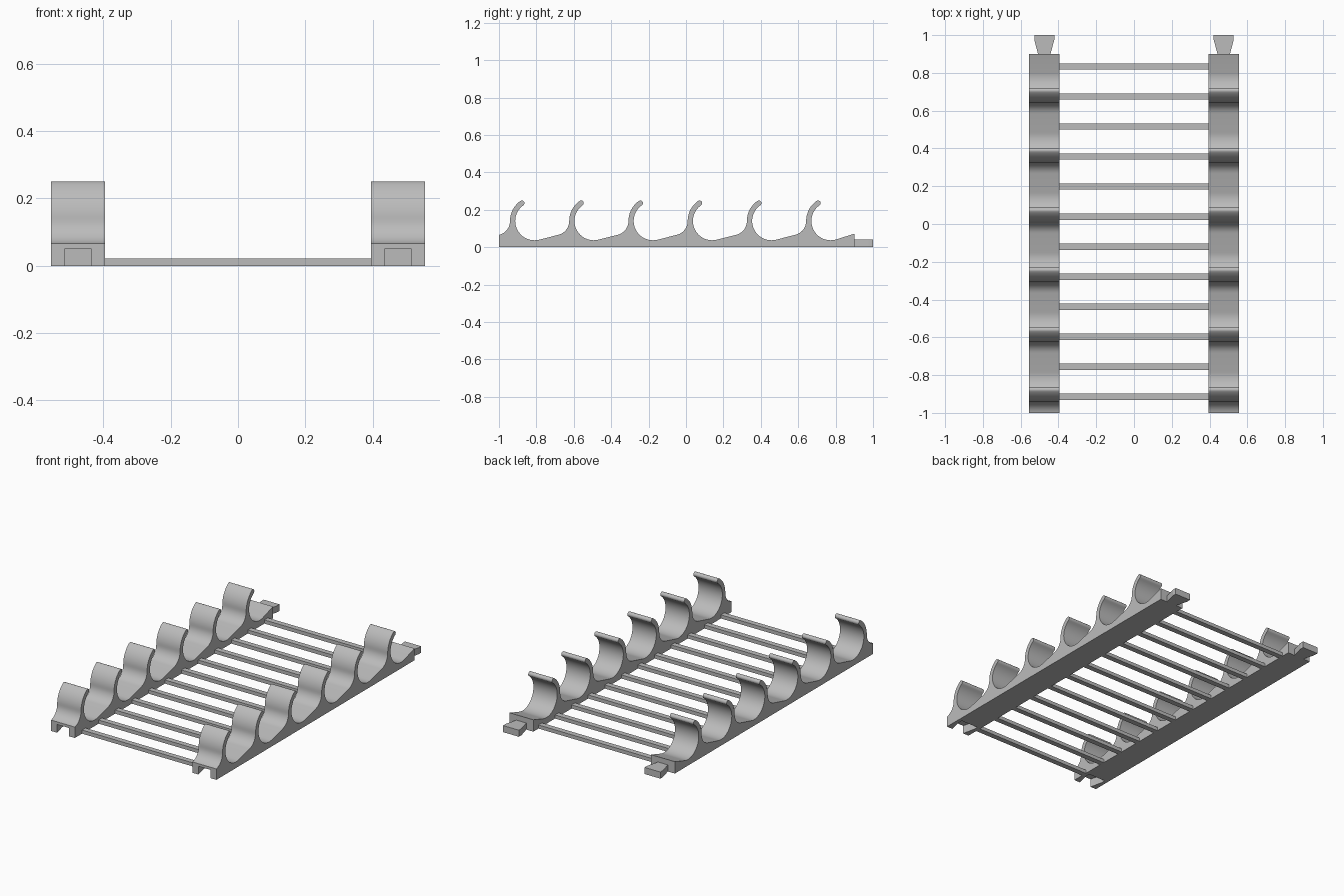
import bpy, bmesh
from math import cos, sin, radians

if "Cube" in bpy.data.objects:
    bpy.data.objects.remove(bpy.data.objects["Cube"])

# Single plain plastic colour
grey = bpy.data.materials.new("light_grey")
GREY = (0.5, 0.5, 0.5, 1)
grey.use_nodes = True
grey.diffuse_color = GREY
grey.node_tree.nodes["Principled BSDF"].inputs["Base Color"].default_value = GREY

HOOKS, FRONT, BACK = 6, -1.0, 0.9
PITCH = (BACK - FRONT) / HOOKS
RAIL_X, RAIL_HALF = 0.475, 0.08


def prism(name, points, offset):
    """Extrude a closed outline of 3D points along an offset."""
    bm = bmesh.new()
    face = bm.faces.new([bm.verts.new(p) for p in points])
    moved = bmesh.ops.extrude_face_region(bm, geom=[face])["geom"]
    bmesh.ops.translate(bm, vec=offset,
                        verts=[v for v in moved if isinstance(v, bmesh.types.BMVert)])
    bmesh.ops.recalc_face_normals(bm, faces=bm.faces)
    mesh = bpy.data.meshes.new(name)
    bm.to_mesh(mesh)
    bm.free()
    mesh.materials.append(grey)
    obj = bpy.data.objects.new(name, mesh)
    bpy.context.collection.objects.link(obj)
    return obj


def arc(cy, cz, r, start, end, steps):
    angles = [radians(start + (end - start) * i / steps) for i in range(steps + 1)]
    return [(cy + r * cos(a), cz + r * sin(a)) for a in angles]


def hook_profile():
    """Outline of one hook, from its front foot to the end of its ramp."""
    cy, cz, inner, outer, tip = 0.19, 0.14, 0.103, 0.131, 125
    mid, cap = (inner + outer) / 2, (outer - inner) / 2
    pts = arc(-0.017, cz, 0.076, -77, -8, 10)                   # concave back
    pts += arc(cy, cz, outer, 180, tip, 12)                     # outside of the hook
    pts += arc(cy + mid * cos(radians(tip)), cz + mid * sin(radians(tip)),
               cap, tip, tip - 180, 8)[1:-1]                    # rounded tip
    pts += arc(cy, cz, inner, tip, 285, 32)                     # inside of the cradle
    return pts


def dovetail(name, x, y, length, neck, head, height, bottom=0.0):
    """Flared joint piece pointing along +y."""
    half = [(neck, 0), (head, length * 0.75), (head, length)]
    outline = half + [(-w, d) for w, d in reversed(half)]
    return prism(name, [(x + w, y + d, bottom) for w, d in outline],
                 (0, 0, height - bottom))


# Side rails with hooks, each with a socket in front and a tab behind
for side, sx in (("right", -1), ("left", 1)):
    x = sx * RAIL_X
    outline = [(FRONT, 0)]
    for i in range(HOOKS):
        outline += [(FRONT + i * PITCH + y, z) for y, z in hook_profile()]
    outline += [(BACK, 0.072), (BACK, 0)]
    rail = prism(side + "_rail", [(x - RAIL_HALF, y, z) for y, z in outline],
                 (2 * RAIL_HALF, 0, 0))

    cutter = dovetail(side + "_socket_cutter", x, FRONT, 0.105, 0.038, 0.058, 0.05, -0.05)
    for v in cutter.data.vertices:          # push the mouth through the front face
        if abs(v.co.y - FRONT) < 0.001:
            v.co.y -= 0.01
    cutter.hide_render = True
    cut = rail.modifiers.new("socket", "BOOLEAN")
    cut.object, cut.operation, cut.solver = cutter, "DIFFERENCE", "EXACT"
    bpy.ops.object.select_all(action="DESELECT")
    bpy.context.view_layer.objects.active = rail
    rail.select_set(True)
    bpy.ops.object.modifier_apply(modifier=cut.name)
    bpy.data.objects.remove(cutter)
    bpy.ops.object.shade_smooth_by_angle(angle=radians(30))

    dovetail(side + "_tab", x, BACK, 0.1, 0.033, 0.053, 0.04)

# Cross rungs, two per hook
for i in range(2 * HOOKS):
    y, h, half = -0.915 + i * 0.159, 0.022, 0.0165
    prism(f"rung_{i + 1}",
          [(RAIL_HALF - RAIL_X, y + dy, z) for dy, z in
           ((-half, 0), (half, 0), (half, h), (-half, h))],
          (2 * (RAIL_X - RAIL_HALF), 0, 0))
